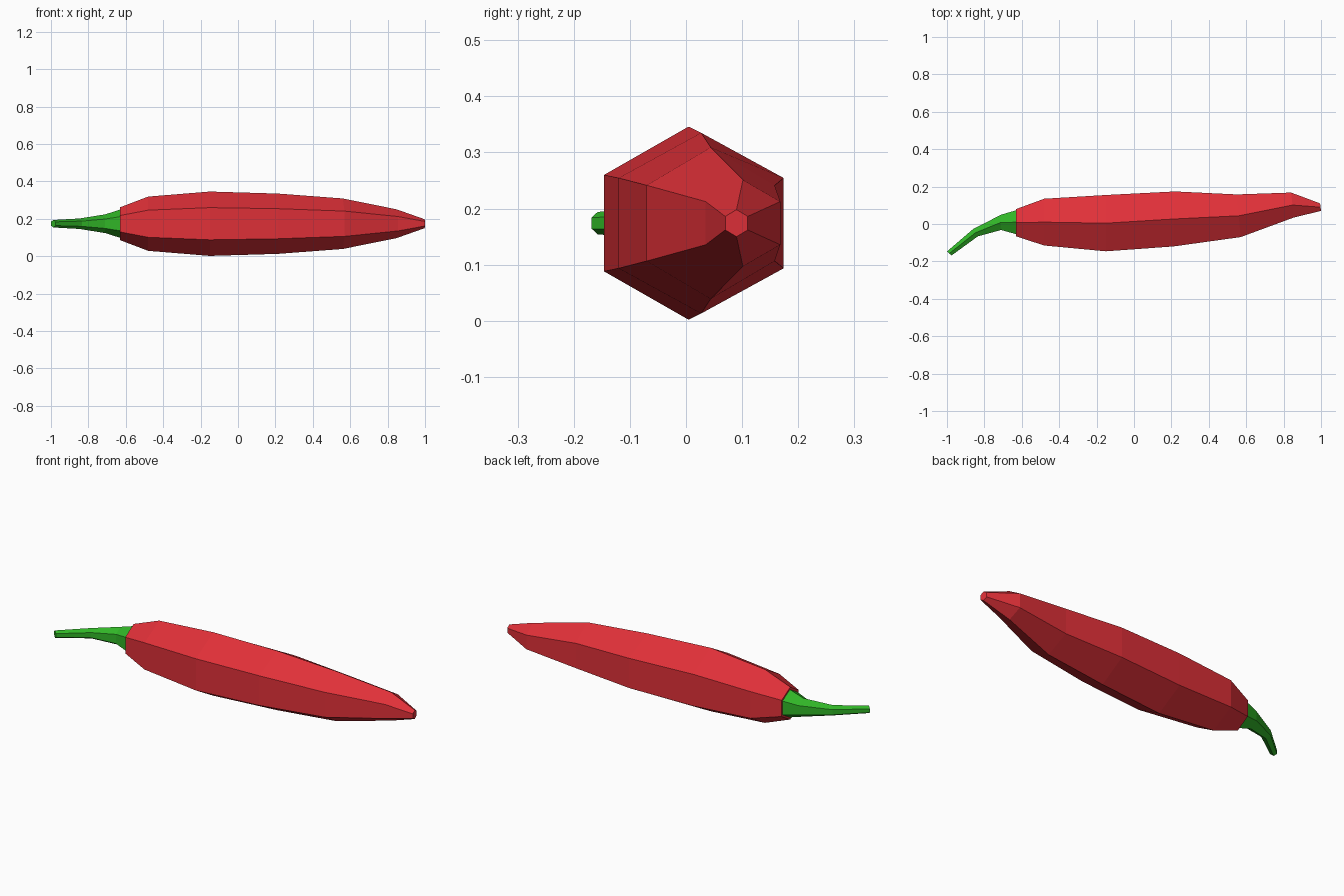
import bpy, bmesh, math
from mathutils import Vector

cube = bpy.data.objects.get("Cube")
if cube:
    bpy.data.objects.remove(cube, do_unlink=True)

SIDES = 6
MID_Z = 0.174


def flat_material(name, colour):
    mat = bpy.data.materials.new(name)
    mat.use_nodes = True
    mat.diffuse_color = (*colour, 1)
    mat.node_tree.nodes["Principled BSDF"].inputs["Base Color"].default_value = (*colour, 1)
    return mat


def loft(name, stations, mat):
    """Skin hexagonal rings; each station is back edge x, y, front edge x, y, radius."""
    bm = bmesh.new()
    rings = []
    for bx, by, fx, fy, radius in stations:
        back, front = Vector((bx, by, MID_Z)), Vector((fx, fy, MID_Z))
        centre, half = (back + front) / 2, (back - front) / 2
        ring = []
        for i in range(SIDES):
            a = math.pi / 2 + i * math.tau / SIDES
            spread = math.cos(a) / math.cos(math.pi / SIDES)
            ring.append(bm.verts.new(centre + half * spread + Vector((0, 0, radius * math.sin(a)))))
        rings.append(ring)
    for r0, r1 in zip(rings, rings[1:]):
        for i in range(SIDES):
            j = (i + 1) % SIDES
            bm.faces.new((r0[i], r0[j], r1[j], r1[i]))
    bm.faces.new(rings[0])
    bm.faces.new(rings[-1])
    bmesh.ops.recalc_face_normals(bm, faces=bm.faces)
    mesh = bpy.data.meshes.new(name)
    bm.to_mesh(mesh)
    bm.free()
    mesh.materials.append(mat)
    obj = bpy.data.objects.new(name, mesh)
    bpy.context.collection.objects.link(obj)


red = flat_material("pepper red", (0.75, 0.03, 0.04))
green = flat_material("stem green", (0.03, 0.46, 0.02))

# Fruit: swelling in the middle, bending towards the back at the tip
loft("pepper_body", [
    (-0.63, 0.08, -0.63, -0.066, 0.088),
    (-0.48, 0.135, -0.48, -0.115, 0.145),
    (-0.15, 0.155, -0.15, -0.146, 0.172),
    (0.22, 0.174, 0.21, -0.12, 0.161),
    (0.55, 0.158, 0.57, -0.07, 0.135),
    (0.84, 0.168, 0.855, 0.035, 0.077),
    (0.995, 0.11, 1.0, 0.07, 0.024),
], red)

# Stem: flared at the fruit, curving forward
loft("stem", [
    (-0.625, 0.075, -0.625, -0.056, 0.077),
    (-0.71, 0.05, -0.71, -0.032, 0.05),
    (-0.86, -0.027, -0.835, -0.066, 0.028),
    (-1.0, -0.147, -0.975, -0.168, 0.02),
], green)
